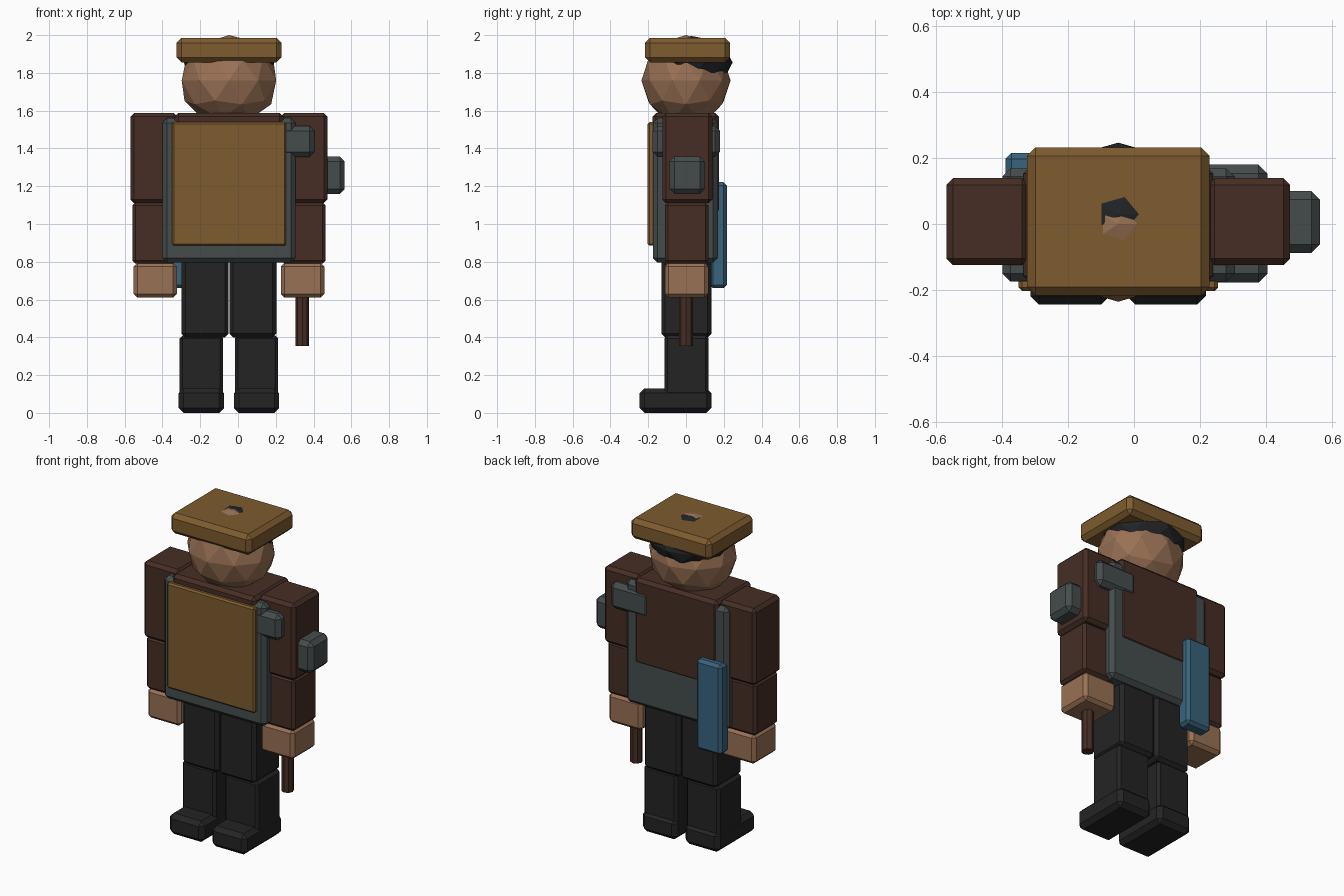
import bpy
from mathutils import Matrix

old = bpy.data.objects.get("Cube")
if old:
    bpy.data.objects.remove(old, do_unlink=True)


def material(name, r, g, b):
    m = bpy.data.materials.new(name)
    m.use_nodes = True
    m.diffuse_color = (r, g, b, 1)
    m.node_tree.nodes["Principled BSDF"].inputs["Base Color"].default_value = (r, g, b, 1)
    return m


TAN = material("tan", 0.21, 0.106, 0.028)
BROWN = material("dark_brown", 0.061, 0.027, 0.018)
SKIN = material("skin", 0.32, 0.165, 0.09)
GREY = material("slate_grey", 0.06, 0.073, 0.073)
BLACK = material("black", 0.0175, 0.0175, 0.0175)
HAIR = material("dark_hair", 0.015, 0.017, 0.019)
BLUE = material("blue", 0.04, 0.125, 0.2)

CENTRE = -0.048  # the body's mid plane


def finish(name, mat):
    ob = bpy.context.object
    ob.name = name
    ob.data.materials.append(mat)
    return ob


def box(name, mat, x, y, z, bevel=0.02):
    """Chamfered box from its (low, high) range on each axis."""
    bpy.ops.mesh.primitive_cube_add(size=1)
    ob = finish(name, mat)
    spans = (x, y, z)
    size = Matrix.Diagonal([hi - lo for lo, hi in spans] + [1])
    ob.data.transform(size)
    ob.location = [(lo + hi) / 2 for lo, hi in spans]
    mod = ob.modifiers.new("chamfer", 'BEVEL')
    mod.width = bevel
    mod.segments = 1
    return ob


def ball(name, mat, loc, radii):
    bpy.ops.mesh.primitive_ico_sphere_add(subdivisions=2, radius=1)
    ob = finish(name, mat)
    ob.data.transform(Matrix.Diagonal((*radii, 1)))
    ob.location = loc
    return ob


def limb(name, mat, offset, width, y, z, bevel=0.02):
    """The same box on both sides of the body."""
    for side, s in (("left", 1), ("right", -1)):
        c = CENTRE + s * offset
        box(f"{side}_{name}", mat, (c - width / 2, c + width / 2), y, z, bevel)


# Head, hair and flat cap
ball("head", SKIN, (CENTRE, 0, 1.76), (0.263, 0.236, 0.24))
ball("hair", HAIR, (CENTRE, 0.03, 1.855), (0.25, 0.217, 0.14))
box("cap", TAN, (-0.325, 0.23), (-0.217, 0.233), (1.856, 1.985), 0.026)

# Torso, vest and chest plate
box("torso", BROWN, (-0.335, 0.24), (-0.178, 0.174), (1.055, 1.588))
box("vest", GREY, (-0.4, 0.305), (-0.175, 0.169), (0.795, 1.56), 0.025)
box("chest_plate", TAN, (-0.35, 0.255), (-0.203, -0.165), (0.885, 1.54), 0.01)

# Arms
limb("upper_arm", BROWN, 0.397, 0.25, (-0.125, 0.139), (1.11, 1.588))
limb("forearm", BROWN, 0.395, 0.232, (-0.112, 0.118), (0.79, 1.115), 0.016)
limb("hand", SKIN, 0.39, 0.23, (-0.112, 0.118), (0.61, 0.795))

# Legs and boots
limb("thigh", BLACK, 0.1265, 0.249, (-0.13, 0.135), (0.4, 0.82))
limb("shin", BLACK, 0.146, 0.23, (-0.115, 0.12), (0.08, 0.41), 0.016)
limb("boot", BLACK, 0.146, 0.24, (-0.245, 0.135), (0, 0.13), 0.026)

# Gear: shoulder clasp, arm device, back case
box("shoulder_clasp", GREY, (0.13, 0.405), (-0.178, 0.18), (1.355, 1.52), 0.027)
box("arm_device", GREY, (0.42, 0.565), (-0.088, 0.1), (1.16, 1.357), 0.026)
box("back_case", BLUE, (-0.39, -0.215), (0.125, 0.216), (0.66, 1.222), 0.018)

# Baton held in the left hand
bpy.ops.mesh.primitive_cylinder_add(vertices=8, radius=0.036, depth=0.35, location=(0.341, 0, 0.53))
finish("baton", BROWN)
